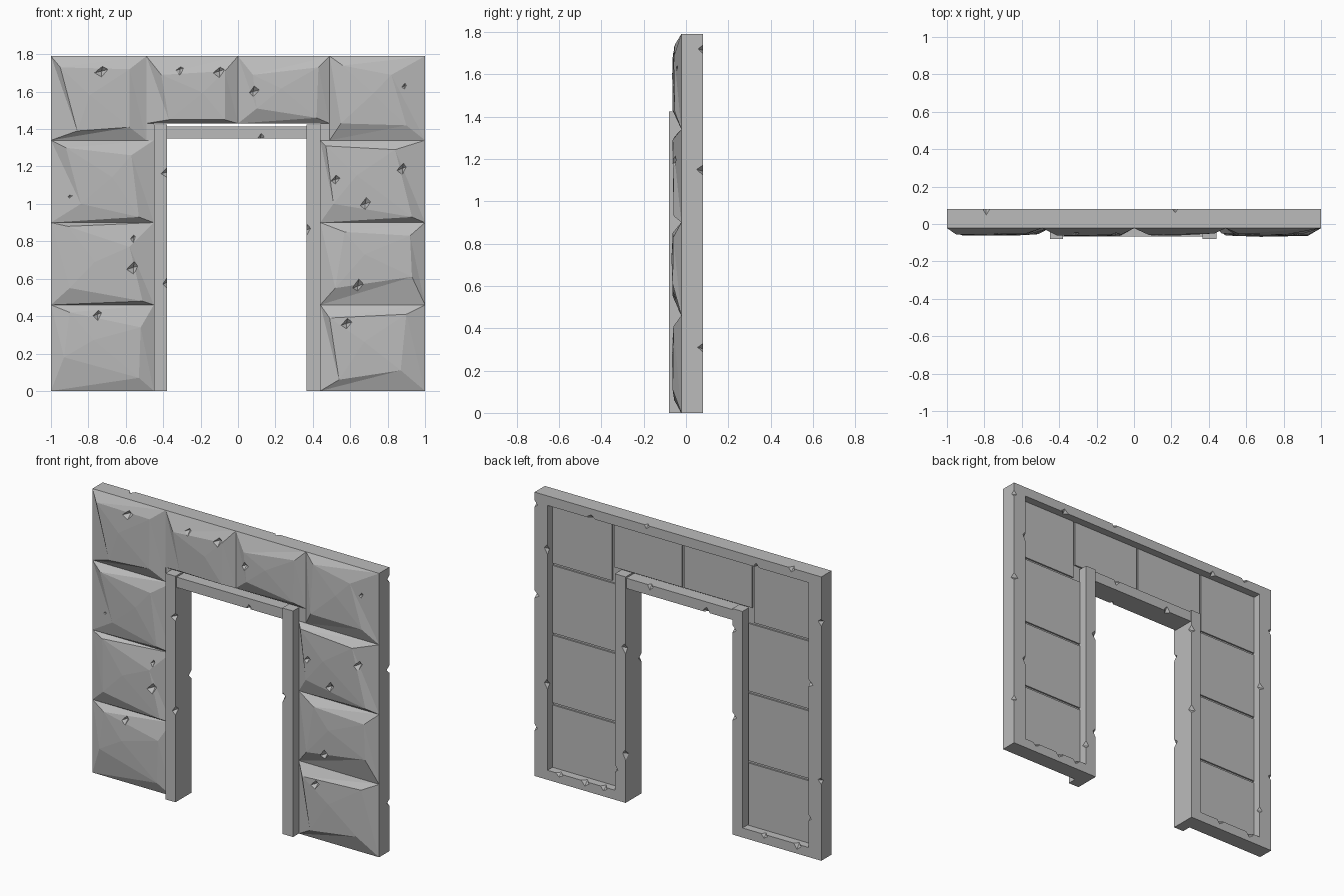
import bpy
import bmesh
import random
from mathutils import Vector, Matrix

random.seed(4)
cube = bpy.data.objects.get("Cube")
if cube:
    bpy.data.objects.remove(cube, do_unlink=True)

stone_grey = bpy.data.materials.new("stone grey")
stone_grey.use_nodes = True
GREY = (0.5, 0.5, 0.5, 1)
stone_grey.diffuse_color = GREY
stone_grey.node_tree.nodes["Principled BSDF"].inputs["Base Color"].default_value = GREY


def finish(name, bm):
    bmesh.ops.recalc_face_normals(bm, faces=bm.faces)
    mesh = bpy.data.meshes.new(name)
    bm.to_mesh(mesh)
    bm.free()
    mesh.materials.append(stone_grey)
    obj = bpy.data.objects.new(name, mesh)
    bpy.context.collection.objects.link(obj)
    return obj


def box(name, x, y, z):
    """Box spanning the given (low, high) ranges."""
    bm = bmesh.new()
    size = [r[1] - r[0] for r in (x, y, z)]
    mid = [(r[0] + r[1]) / 2 for r in (x, y, z)]
    bmesh.ops.create_cube(bm, size=1, matrix=Matrix.Translation(mid) @ Matrix.Diagonal((*size, 1)))
    return finish(name, bm)


def stone(name, x, z, insets):
    """Rough-hewn block: a shallow rim rising to an uneven plateau.
    Insets run bottom left, bottom right, top right, top left."""
    corners = [(x[0], z[0]), (x[1], z[0]), (x[1], z[1]), (x[0], z[1])]
    signs = [(1, 1), (-1, 1), (-1, -1), (1, -1)]
    bm = bmesh.new()
    back = [bm.verts.new((cx, 0, cz)) for cx, cz in corners]
    rim = [bm.verts.new((cx, -0.022, cz)) for cx, cz in corners]
    top = [bm.verts.new((cx + sx * ix, -random.uniform(0.05, 0.064), cz + sz * iz))
           for (cx, cz), (sx, sz), (ix, iz) in zip(corners, signs, insets)]
    centre = sum((v.co for v in top), Vector()) / 4
    peak = bm.verts.new(centre + Vector((random.uniform(-0.06, 0.06), -0.006, 0.02)))
    bm.faces.new(back)
    for i in range(4):
        j = (i + 1) % 4
        bm.faces.new((back[i], back[j], rim[j], rim[i]))
        bm.faces.new((rim[i], rim[j], top[j]))
        bm.faces.new((rim[i], top[j], top[i]))
        bm.faces.new((top[i], top[j], peak))
    return finish(name, bm)


def chip(obj, points, size):
    """Knock small octahedral chips out of an object."""
    bm = bmesh.new()
    for p in points:
        sx, sy, sz = (size * random.uniform(0.75, 1.25) for _ in range(3))
        p = Vector(p)
        ring = [bm.verts.new(p + Vector(d)) for d in
                ((sx, 0, 0.3 * sz), (0, sy, 0), (-sx, 0, -0.3 * sz), (0, -sy, 0))]
        up = bm.verts.new(p + Vector((0.2 * sx, 0, sz)))
        low = bm.verts.new(p - Vector((0, 0, sz)))
        for i in range(4):
            j = (i + 1) % 4
            bm.faces.new((ring[i], ring[j], up))
            bm.faces.new((ring[j], ring[i], low))
    cutter = finish("chip_cutter", bm)
    cutter.hide_render = True
    mod = obj.modifiers.new("chips", "BOOLEAN")
    mod.operation = "DIFFERENCE"
    mod.solver = "EXACT"
    mod.object = cutter
    graph = bpy.context.evaluated_depsgraph_get()
    mesh = bpy.data.meshes.new_from_object(obj.evaluated_get(graph))
    obj.modifiers.clear()
    if len(mesh.polygons):
        obj.data = mesh
    bpy.data.objects.remove(cutter, do_unlink=True)


# Main sizes
TOP = 1.79
FRONT, BACK = -0.08, 0.08
LEDGE = 0.02
HEAD = 1.43
JAMBS = {"right": (-0.45, -0.38), "left": (0.365, 0.44)}
COLUMNS = {"right": (-1, -0.45), "left": (0.44, 1)}
rows = [(0, 0.46), (0.46, 0.9), (0.9, 1.34)]

# Wall core behind the stones
for side, span in COLUMNS.items():
    box(side + "_wall_core", span, (-0.02, LEDGE), (0, HEAD))
box("upper_wall_core", (-1, 1), (-0.02, LEDGE), (HEAD, TOP))

# Stones: name, x range, z range, plateau insets
right, left = COLUMNS["right"], COLUMNS["left"]
stones = [
    ("right_stone_low", right, rows[0], ((0.07, 0.18), (0.08, 0.07), (0.07, 0.12), (0.1, 0.04))),
    ("right_stone_mid", right, rows[1], ((0.1, 0.09), (0.06, 0.02), (0.13, 0.13), (0.09, 0.02))),
    ("right_stone_high", right, rows[2], ((0.16, 0.1), (0.08, 0.03), (0.12, 0.08), (0.08, 0.04))),
    ("right_corner_stone", (-1, -0.49), (1.34, TOP),
     ((0.14, 0.05), (0.09, 0.07), (0.09, 0.07), (0.05, 0.06))),
    ("right_lintel_stone", (-0.49, 0), (HEAD, TOP),
     ((0.12, 0.02), (0.07, 0.02), (0.07, 0.08), (0.08, 0.1))),
    ("left_lintel_stone", (0, 0.49), (HEAD, TOP),
     ((0.1, 0.08), (0.07, 0.03), (0.06, 0.06), (0.08, 0.1))),
    ("left_corner_stone", (0.49, 1), (1.34, TOP),
     ((0.06, 0.09), (0.1, 0.08), (0.18, 0.1), (0.07, 0.05))),
    ("left_stone_high", left, rows[2], ((0.07, 0.1), (0.07, 0.03), (0.16, 0.05), (0.03, 0.03))),
    ("left_stone_mid", left, rows[1], ((0.08, 0.09), (0.07, 0.15), (0.08, 0.07), (0.13, 0.05))),
    ("left_stone_low", left, rows[0], ((0.1, 0.06), (0.13, 0.11), (0.1, 0.05), (0.05, 0.07))),
]
# Facet chips on the stone faces, as x and z
face_chips = [(-0.9, 1.04), (-0.56, 0.82), (-0.56, 0.66), (-0.75, 0.41), (-0.73, 1.71),
              (-0.1, 1.71), (0.08, 1.6), (-0.31, 1.72), (0.89, 1.63), (0.88, 1.19),
              (0.52, 1.13), (0.68, 1.0), (0.58, 0.36), (0.64, 0.56)]
GAP = 0.007
for name, x, z, insets in stones:
    block = stone(name, x, z, insets)
    hits = [(cx, -0.062, cz) for cx, cz in face_chips
            if x[0] < cx < x[1] and z[0] < cz < z[1]]
    if hits:
        chip(block, hits, 0.035)
    # Matching flat tile on the back, with narrow joints
    box(name + "_back_tile", (x[0] + GAP, x[1] - GAP), (0, 0.03), (z[0] + GAP, z[1] - GAP))

# Raised border on the back
STILE, RAIL = 0.09, 0.06
border = [box("top_rail", (-1 + STILE, 1 - STILE), (LEDGE, BACK), (TOP - RAIL, TOP))]
for side, s in (("right", -1), ("left", 1)):
    x = sorted((s, s * (1 - STILE)))
    border.append(box(side + "_stile", x, (LEDGE, BACK), (0, TOP)))
    jamb = JAMBS[side]
    x = (-1 + STILE, jamb[0]) if s < 0 else (jamb[1], 1 - STILE)
    border.append(box(side + "_bottom_rail", x, (LEDGE, BACK), (0, RAIL)))

# Door frame
for side, span in JAMBS.items():
    border.append(box(side + "_jamb", span, (FRONT, BACK), (0, 1.425)))
border.append(box("door_head", (-0.38, 0.365), (-0.068, 0.074), (1.35, 1.415)))

# Chipped edges of the border and frame
edge_chips = {
    "top_rail": [(-0.79, BACK, TOP), (0.22, BACK, TOP), (0.6, BACK, 1.73), (-0.55, BACK, 1.73)],
    "left_stile": [(1, BACK, z) for z in (0.31, 1.15, 1.72)]
    + [(0.91, BACK, z) for z in (0.6, 1.45)],
    "right_stile": [(-1, BACK, z) for z in (0.5, 1.5)] + [(-0.91, BACK, z) for z in (0.25, 1.1)],
    "left_bottom_rail": [(x, BACK, RAIL) for x in (0.52, 0.65, 0.83)],
    "right_bottom_rail": [(x, BACK, RAIL) for x in (-0.83, -0.6)],
    "right_jamb": [(-0.38, FRONT, z) for z in (0.58, 1.17)] + [(-0.38, BACK, z) for z in (0.75, 1.3)],
    "left_jamb": [(0.365, FRONT, 0.86), (0.365, BACK, 0.3), (0.365, BACK, 0.97), (0.44, BACK, 0.2)],
    "door_head": [(0.12, -0.068, 1.35), (-0.2, 0.074, 1.35), (0.2, 0.074, 1.415)],
}
for part in border:
    chip(part, edge_chips[part.name], 0.026)
